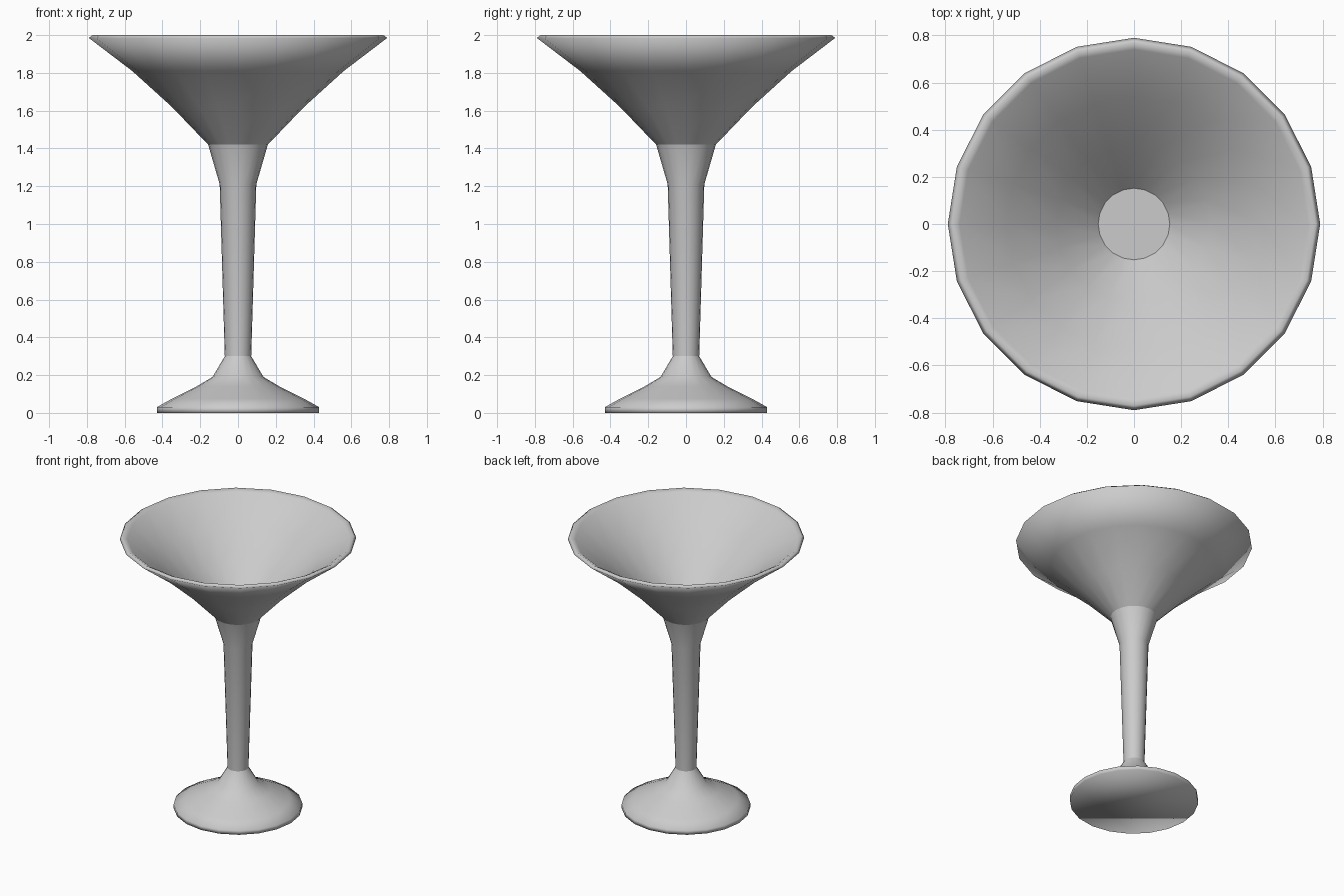
import bpy, bmesh, math

SIDES = 20

cube = bpy.data.objects.get("Cube")
if cube:
    bpy.data.objects.remove(cube, do_unlink=True)

grey = bpy.data.materials.new("light grey")
grey.use_nodes = True
colour = (0.6, 0.6, 0.6, 1)
grey.diffuse_color = colour
grey.node_tree.nodes["Principled BSDF"].inputs["Base Color"].default_value = colour


def lathe(name, profile, cap_start=False, cap_end=False, sharp_end=False):
    """Turn a (radius, height) profile around z; the path runs upward on the outside."""
    bm = bmesh.new()
    rings = []
    for r, z in profile:
        angles = [2 * math.pi * i / SIDES for i in range(SIDES)]
        rings.append([bm.verts.new((r * math.cos(a), r * math.sin(a), z)) for a in angles])
    for low, high in zip(rings, rings[1:]):
        for i in range(SIDES):
            j = (i + 1) % SIDES
            bm.faces.new((low[i], low[j], high[j], high[i]))
    if cap_start:
        bm.faces.new(rings[0][::-1])
    if cap_end:
        cap = bm.faces.new(rings[-1])
        for edge in cap.edges:
            edge.smooth = not sharp_end
    for face in bm.faces:
        face.smooth = True
    mesh = bpy.data.meshes.new(name)
    bm.to_mesh(mesh)
    bm.free()
    mesh.materials.append(grey)
    obj = bpy.data.objects.new(name, mesh)
    bpy.context.collection.objects.link(obj)
    return obj


# Flared foot with a closed underside
lathe("foot", [(0.43, 0), (0.43, 0.03), (0.35, 0.075), (0.22, 0.14),
               (0.135, 0.19), (0.07, 0.3)], cap_start=True)

# Stem, widening towards the bowl
lathe("stem", [(0.07, 0.3), (0.097, 1.21), (0.158, 1.42)])

# Bowl: outer wall, rounded rim, inner wall and a flat floor
lathe("bowl", [(0.158, 1.42), (0.35, 1.62), (0.56, 1.81), (0.79, 1.985),
               (0.77, 2.0), (0.74, 1.985), (0.54, 1.83), (0.33, 1.635),
               (0.152, 1.45)], cap_end=True, sharp_end=True)
